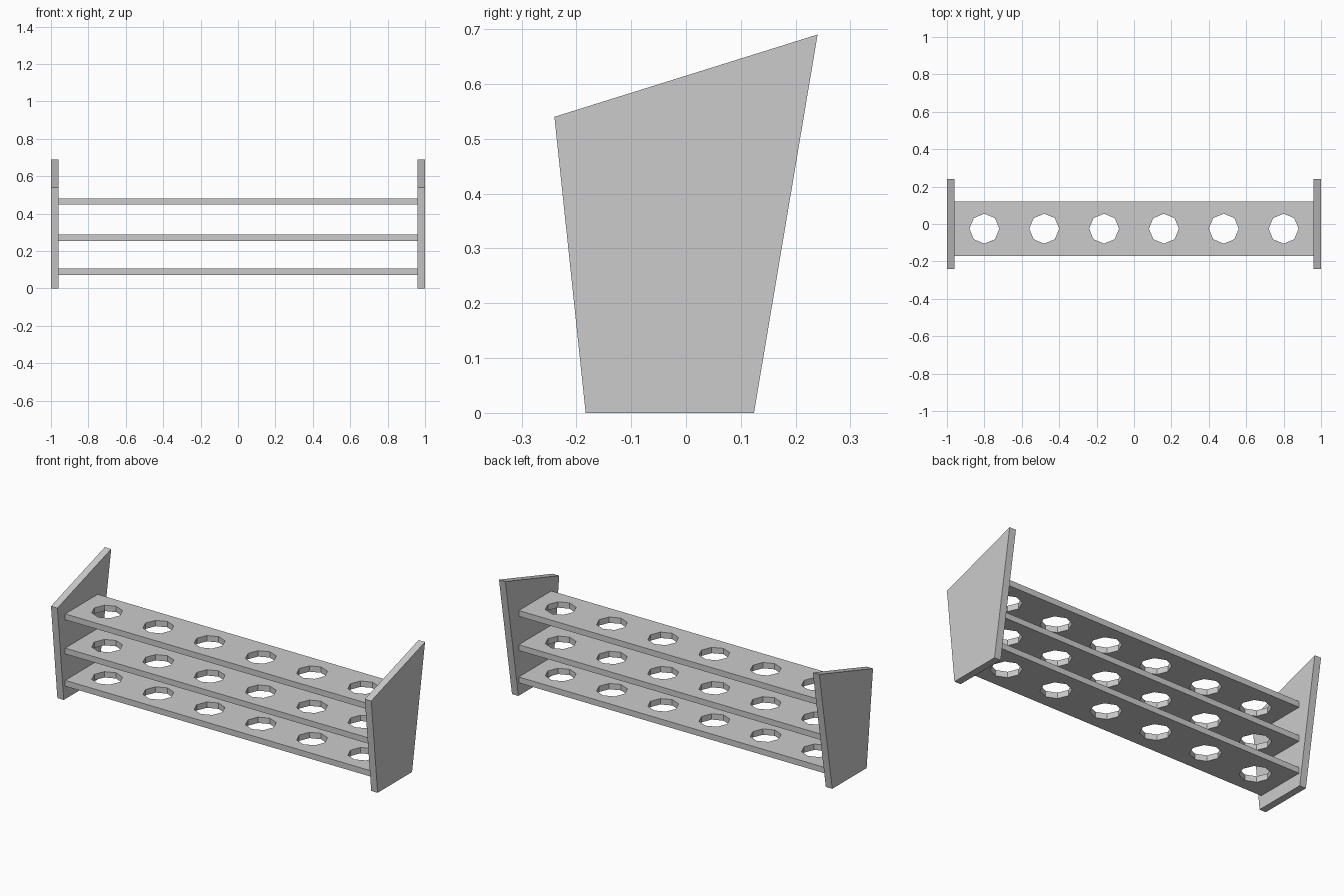
import bpy, bmesh, math

if "Cube" in bpy.data.objects:
    bpy.data.objects.remove(bpy.data.objects["Cube"])

HOLE_XS = [-0.8 + 0.32 * i for i in range(6)]
HOLE_Y, HOLE_R, HOLE_SIDES = -0.025, 0.08, 8


def plate(name, loops, thickness):
    """Flat plate in local XY from an outline plus hole loops, centred on local z."""
    curve = bpy.data.curves.new(name + "_outline", 'CURVE')
    curve.dimensions = '2D'
    curve.fill_mode = 'BOTH'
    curve.extrude = thickness / 2
    for pts in loops:
        s = curve.splines.new('POLY')
        s.points.add(len(pts) - 1)
        for p, (x, y) in zip(s.points, pts):
            p.co = (x, y, 0, 1)
        s.use_cyclic_u = True
        s.use_smooth = False
    temp = bpy.data.objects.new(name + "_outline", curve)
    bpy.context.collection.objects.link(temp)
    deps = bpy.context.evaluated_depsgraph_get()
    mesh = bpy.data.meshes.new_from_object(temp.evaluated_get(deps))
    bpy.data.objects.remove(temp)
    bpy.data.curves.remove(curve)

    # weld caps to rims, keep faces flat
    bm = bmesh.new()
    bm.from_mesh(mesh)
    bmesh.ops.remove_doubles(bm, verts=bm.verts, dist=1e-4)
    bmesh.ops.recalc_face_normals(bm, faces=bm.faces)
    for f in bm.faces:
        f.smooth = False
    bm.to_mesh(mesh)
    bm.free()
    mesh.name = name
    obj = bpy.data.objects.new(name, mesh)
    bpy.context.collection.objects.link(obj)
    return obj


def hole(cx):
    step = -2 * math.pi / HOLE_SIDES
    return [(cx + HOLE_R * math.cos(i * step), HOLE_Y + HOLE_R * math.sin(i * step))
            for i in range(HOLE_SIDES)]


# three pierced shelves
board = [(-0.96, -0.17), (0.96, -0.17), (0.96, 0.12), (-0.96, 0.12)]
for name, z in (("lower_shelf", 0.089), ("middle_shelf", 0.271), ("upper_shelf", 0.464)):
    shelf = plate(name, [board] + [hole(x) for x in HOLE_XS], 0.033)
    shelf.location.z = z

# slanted end panels, profile in (y, z)
profile = [(-0.183, 0), (0.124, 0), (0.24, 0.69), (-0.24, 0.54)]
for name, x in (("left_end_panel", -0.98), ("right_end_panel", 0.98)):
    panel = plate(name, [profile], 0.04)
    panel.rotation_euler = (math.pi / 2, 0, math.pi / 2)
    panel.location.x = x
